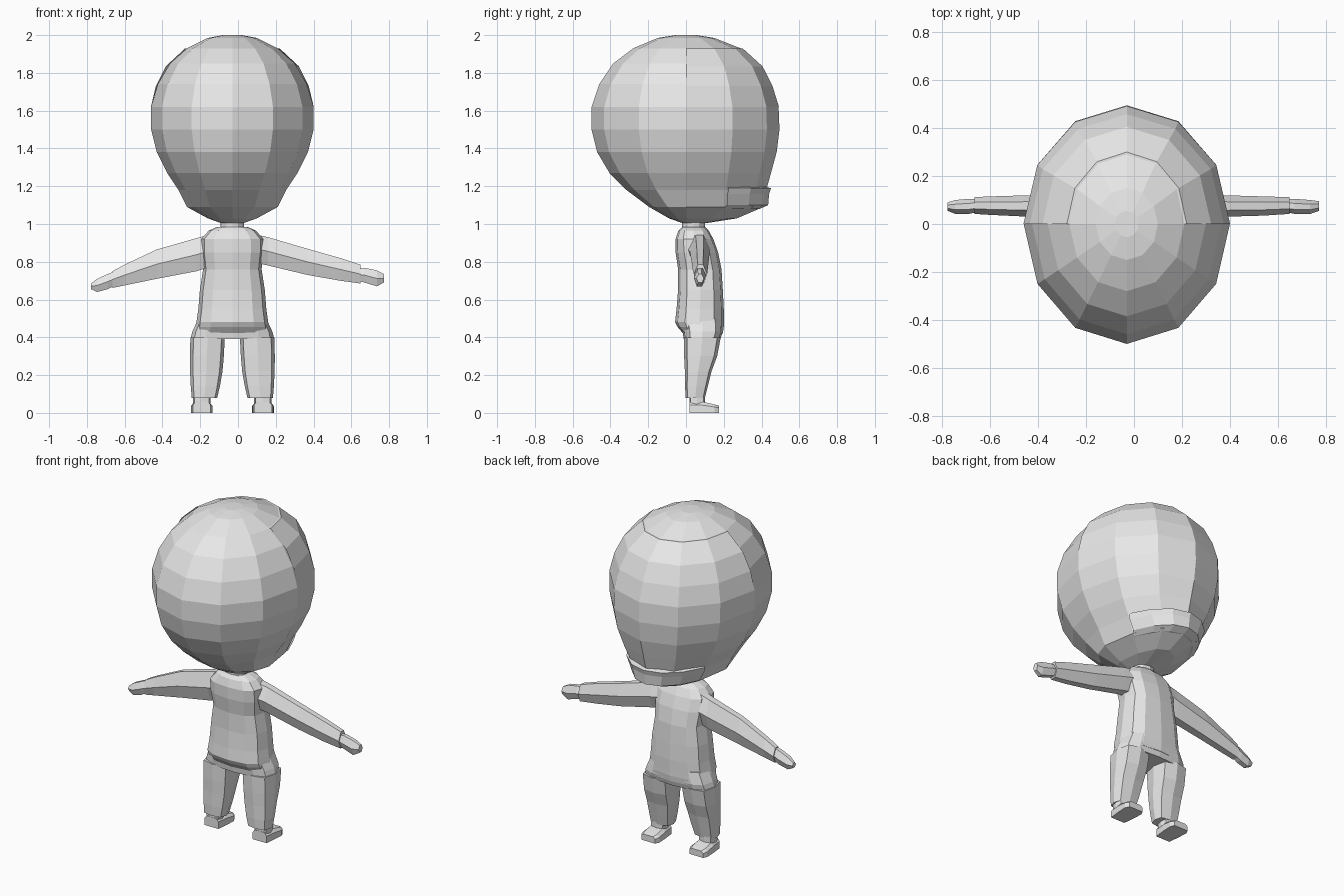
import bpy, bmesh, math

CX = -0.03  # the body's centre line in x

grey = bpy.data.materials.new("light grey")
grey.diffuse_color = (0.8, 0.8, 0.8, 1)


def loft(name, rings, cap=True, closed=True):
    """Skin a list of equally long point rings with flat faces."""
    bm = bmesh.new()
    vs = [[bm.verts.new(p) for p in r] for r in rings]
    n = len(rings[0])
    for a, b in zip(vs, vs[1:]):
        for i in range(n if closed else n - 1):
            j = (i + 1) % n
            bm.faces.new((a[i], a[j], b[j], b[i]))
    if cap:
        bm.faces.new(vs[0][::-1])
        bm.faces.new(vs[-1])
    bmesh.ops.recalc_face_normals(bm, faces=bm.faces)
    me = bpy.data.meshes.new(name)
    bm.to_mesh(me)
    bm.free()
    me.materials.append(grey)
    ob = bpy.data.objects.new(name, me)
    bpy.context.collection.objects.link(ob)
    return ob


def power(v, e):
    return math.copysign(abs(v) ** e, v)


def oval(z, x, rx, y0, y1, e=1.0, n=12):
    """Horizontal oval, squarer for small e, spanning y0 to y1."""
    pts = []
    for i in range(n):
        a = 2 * math.pi * i / n
        pts.append((x + rx * power(round(math.cos(a), 6), e),
                    (y0 + y1) / 2 + (y1 - y0) / 2 * power(round(math.sin(a), 6), e), z))
    return pts


def head_ring(z, rx, front, back, degrees=range(0, 360, 30)):
    """Two half ellipses of different depth joined at y = 0."""
    pts = []
    for d in degrees:
        c, s = math.cos(math.radians(d)), math.sin(math.radians(d))
        pts.append((CX + rx * c, s * (back if s > 0 else front), z))
    return pts


# Head: z, half width, depth towards -y, depth towards +y
HEAD = [(2.0, 0.05, 0.055, 0.055), (1.985, 0.13, 0.15, 0.15),
        (1.93, 0.24, 0.28, 0.29), (1.85, 0.33, 0.385, 0.375),
        (1.74, 0.395, 0.46, 0.445), (1.62, 0.43, 0.50, 0.49),
        (1.50, 0.43, 0.50, 0.495), (1.38, 0.40, 0.47, 0.48),
        (1.27, 0.345, 0.405, 0.45), (1.18, 0.285, 0.315, 0.425),
        (1.09, 0.24, 0.195, 0.41), (1.03, 0.13, 0.09, 0.27),
        (1.005, 0.06, 0.02, 0.11)]
loft("head", [head_ring(*r) for r in HEAD])

# Raised panel over the upper face
half = range(0, 181, 30)
loft("face_panel", [head_ring(z, rx, 0, ry, half) for z, rx, ry in
     [(1.93, 0.24, 0.29), (1.93, 0.25, 0.30), (1.835, 0.352, 0.405),
      (1.73, 0.405, 0.458), (1.62, 0.431, 0.492)]], cap=False, closed=False)

# Jaw band standing out round the chin
jaw = [(1.20, 0.27, 0.41), (1.19, 0.295, 0.45), (1.16, 0.285, 0.44),
       (1.10, 0.25, 0.435), (1.08, 0.225, 0.39)]
loft("jaw", [head_ring(z, rx, 0, ry, range(30, 151, 20)) for z, rx, ry in jaw])

# Neck
loft("neck", [oval(z, CX, 0.062, -0.02, 0.10) for z in (0.96, 1.03)])

# Shirt: z, half width, y range
SHIRT = [(0.985, 0.08, -0.02, 0.10), (0.965, 0.125, -0.04, 0.12),
         (0.92, 0.165, -0.055, 0.145), (0.85, 0.165, -0.055, 0.17),
         (0.76, 0.155, -0.042, 0.188), (0.65, 0.172, -0.042, 0.195),
         (0.55, 0.18, -0.05, 0.20), (0.48, 0.19, -0.058, 0.20),
         (0.455, 0.195, -0.045, 0.20), (0.42, 0.20, -0.015, 0.195)]
loft("shirt", [oval(z, CX, rx, a, b, 0.75) for z, rx, a, b in SHIRT])

# Trousers: hips and two legs
loft("hips", [oval(z, CX, rx, a, b, 0.65) for z, rx, a, b in
     [(0.50, 0.18, -0.03, 0.195), (0.43, 0.212, -0.018, 0.195),
      (0.39, 0.222, -0.012, 0.182)]])
LEG = [(0.40, 0.04, 0.222, -0.012, 0.184), (0.30, 0.045, 0.225, -0.01, 0.165),
       (0.22, 0.052, 0.224, -0.006, 0.135), (0.14, 0.066, 0.22, -0.005, 0.115),
       (0.08, 0.08, 0.215, -0.002, 0.10)]
FOOT = [(0.0, 0.055, 0.0), (0.02, 0.06, 0.0)]
for side, s in (("left", -1), ("right", 1)):
    loft(side + "_leg", [oval(z, CX + s * (a + b) / 2, (b - a) / 2, y0, y1, 0.6, 8)
                         for z, a, b, y0, y1 in LEG])
    x = CX + s * 0.162
    # Ankle and shoe, the toe pointing to +y
    loft(side + "_ankle", [oval(z, x, 0.046, 0.018, 0.10, 0.5, 8) for z in (0.03, 0.09)])
    loft(side + "_shoe", [[(x - w, y, 0), (x + w, y, 0), (x + w, y, h * 0.7),
                           (x + w * 0.7, y, h), (x - w * 0.7, y, h), (x - w, y, h * 0.7)]
                          for y, w, h in [(0.018, 0.047, 0.06), (0.09, 0.055, 0.058),
                                          (0.15, 0.058, 0.045), (0.175, 0.046, 0.038)]])


def limb(name, sections):
    """Six-sided limb along x from (x, bottom z, top z, y0, y1)."""
    rings = []
    for x, lo, hi, y0, y1 in sections:
        m, h = (y0 + y1) / 2, hi - lo
        q = (y1 - y0) / 4
        rings.append([(x, m - q, lo), (x, m + q, lo), (x, y1, lo + h * 0.5),
                      (x, m + q * 0.8, hi), (x, m - q * 0.8, hi), (x, y0, lo + h * 0.5)])
    loft(name, rings)


# Sleeves and hands, each arm with its own droop
limb("left_sleeve", [(-0.13, 0.78, 0.95, 0.0, 0.13), (-0.22, 0.75, 0.925, 0.02, 0.125),
                     (-0.43, 0.71, 0.865, 0.03, 0.12), (-0.60, 0.675, 0.785, 0.038, 0.115),
                     (-0.665, 0.662, 0.75, 0.042, 0.112)])
limb("left_hand", [(-0.65, 0.675, 0.75, 0.05, 0.105), (-0.69, 0.655, 0.735, 0.042, 0.105),
                   (-0.745, 0.64, 0.71, 0.042, 0.10), (-0.778, 0.655, 0.685, 0.055, 0.09)])
limb("right_sleeve", [(0.07, 0.80, 0.95, 0.0, 0.13), (0.16, 0.78, 0.93, 0.02, 0.125),
                      (0.37, 0.73, 0.868, 0.03, 0.12), (0.54, 0.70, 0.82, 0.035, 0.115),
                      (0.648, 0.685, 0.785, 0.042, 0.112)])
limb("right_hand", [(0.63, 0.70, 0.765, 0.05, 0.105), (0.67, 0.69, 0.768, 0.042, 0.105),
                    (0.735, 0.67, 0.755, 0.042, 0.10), (0.772, 0.69, 0.735, 0.055, 0.095)])
